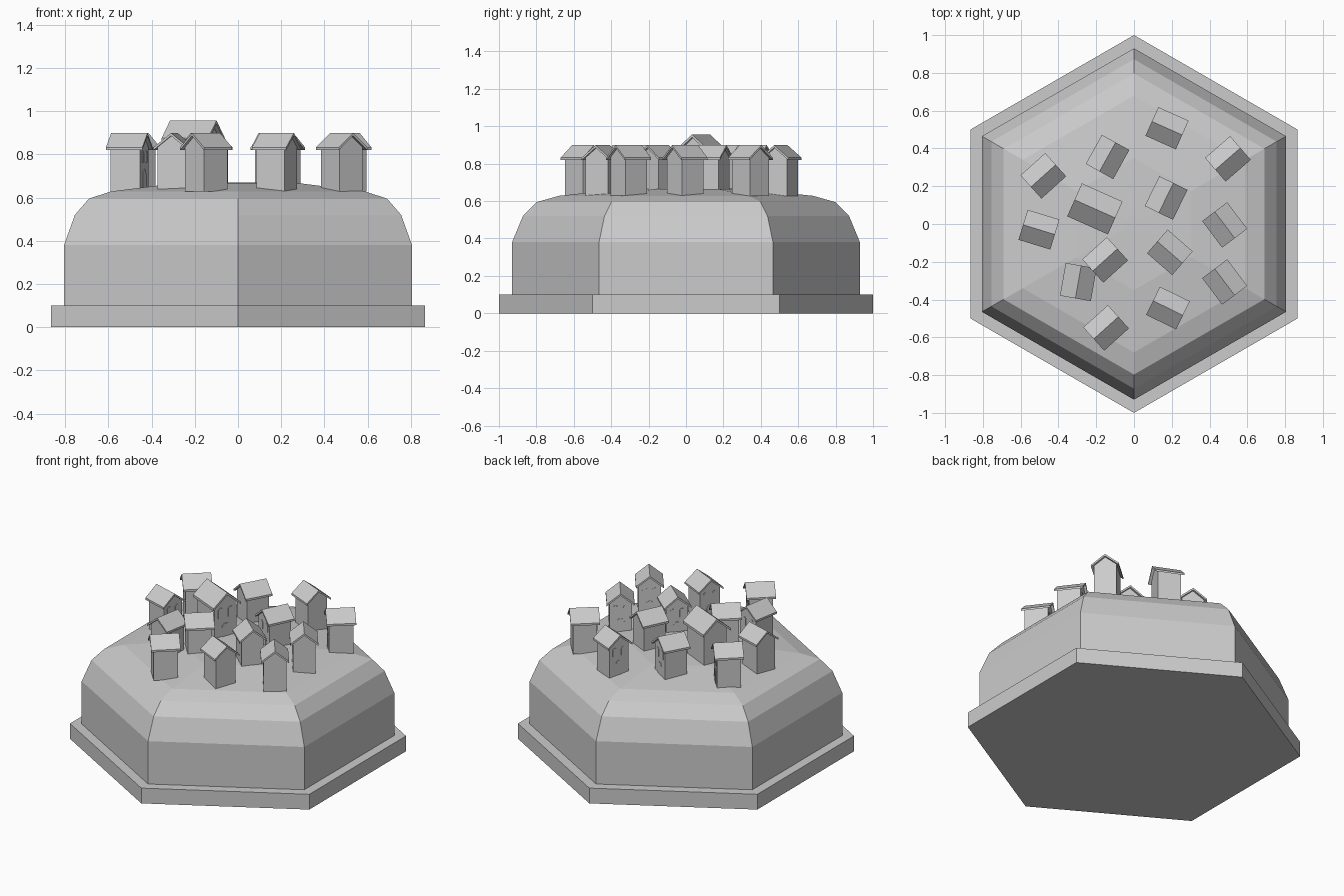
import bpy
import math
from mathutils import Matrix

if "Cube" in bpy.data.objects:
    bpy.data.objects.remove(bpy.data.objects["Cube"])


def make_object(name, verts, faces, matrix=None):
    mesh = bpy.data.meshes.new(name)
    mesh.from_pydata(verts, [], faces)
    obj = bpy.data.objects.new(name, mesh)
    bpy.context.collection.objects.link(obj)
    if matrix:
        obj.matrix_world = matrix
    return obj


def hex_lathe(name, profile):
    """Six-sided solid from (radius, z) rings, points on +-y."""
    verts, faces = [], []
    for r, z in profile:
        for i in range(6):
            a = math.radians(90 + 60 * i)
            verts.append((r * math.cos(a), r * math.sin(a), z))
    for k in range(len(profile) - 1):
        for i in range(6):
            j = (i + 1) % 6
            faces.append((k * 6 + i, k * 6 + j, k * 6 + 6 + j, k * 6 + 6 + i))
    faces.append(tuple(range(5, -1, -1)))
    top = (len(profile) - 1) * 6
    faces.append(tuple(range(top, top + 6)))
    return make_object(name, verts, faces)


def prism(name, outline, x0, x1, matrix):
    """Extrude a counter-clockwise (y, z) outline along x."""
    n = len(outline)
    verts = [(x, y, z) for x in (x0, x1) for y, z in outline]
    faces = [tuple(range(n - 1, -1, -1)), tuple(range(n, 2 * n))]
    faces += [(i, (i + 1) % n, n + (i + 1) % n, n + i) for i in range(n)]
    return make_object(name, verts, faces, matrix)


def arch(cy, z, w, h):
    """Round-topped opening outline."""
    r = w / 2
    pts = [(cy - r, z), (cy + r, z)]
    for i in range(7):
        a = math.pi * i / 6
        pts.append((cy + r * math.cos(a), z + h - r + r * math.sin(a)))
    return pts


# Base plate and domed hill
hex_lathe("base_plate", [(1.0, 0.0), (1.0, 0.1)])
hex_lathe("hill", [(0.93, 0.1), (0.93, 0.38), (0.872, 0.52), (0.797, 0.595),
                   (0.68, 0.628), (0.35, 0.664), (0.05, 0.67)])

WALL = [(-0.067, -0.01), (0.067, -0.01), (0.067, 0.197), (0, 0.25), (-0.067, 0.197)]
ROOF = [(-0.083, 0.182), (0, 0.249), (0.083, 0.182), (0.083, 0.195),
        (0, 0.262), (-0.083, 0.195)]


def house(tag, x, y, angle, scale=(1, 1, 1)):
    m = (Matrix.Translation((x, y, 0.637))
         @ Matrix.Rotation(math.radians(angle), 4, 'Z')
         @ Matrix.Diagonal((*scale, 1)))
    prism(f"house_walls_{tag}", WALL, -0.072, 0.072, m)
    prism(f"house_roof_{tag}", ROOF, -0.088, 0.088, m)
    # Door and upper windows on the front gable
    prism(f"house_door_{tag}", arch(0, 0.0, 0.045, 0.095), 0.07, 0.075, m)
    for side, name in ((-1, "left"), (1, "right")):
        prism(f"house_window_{name}_{tag}", arch(side * 0.03, 0.125, 0.03, 0.055),
              0.07, 0.075, m)


# Village: x, y, direction the door gable faces
HOUSES = [
    (0.175, 0.507, 156), (-0.14, 0.355, 61), (0.497, 0.345, 221),
    (-0.48, 0.255, 42), (0.17, 0.138, 244), (-0.503, -0.03, -17),
    (0.48, -0.005, 127), (0.19, -0.15, 139), (-0.153, -0.19, 42),
    (-0.295, -0.307, 80), (0.48, -0.307, 127), (0.18, -0.445, 154),
    (-0.148, -0.55, 42),
]
for n, (x, y, a) in enumerate(HOUSES, 1):
    house(n, x, y, a)

# Larger hall in the middle
house("hall", -0.207, 0.08, -24, (1.34, 1.15, 1.22))
